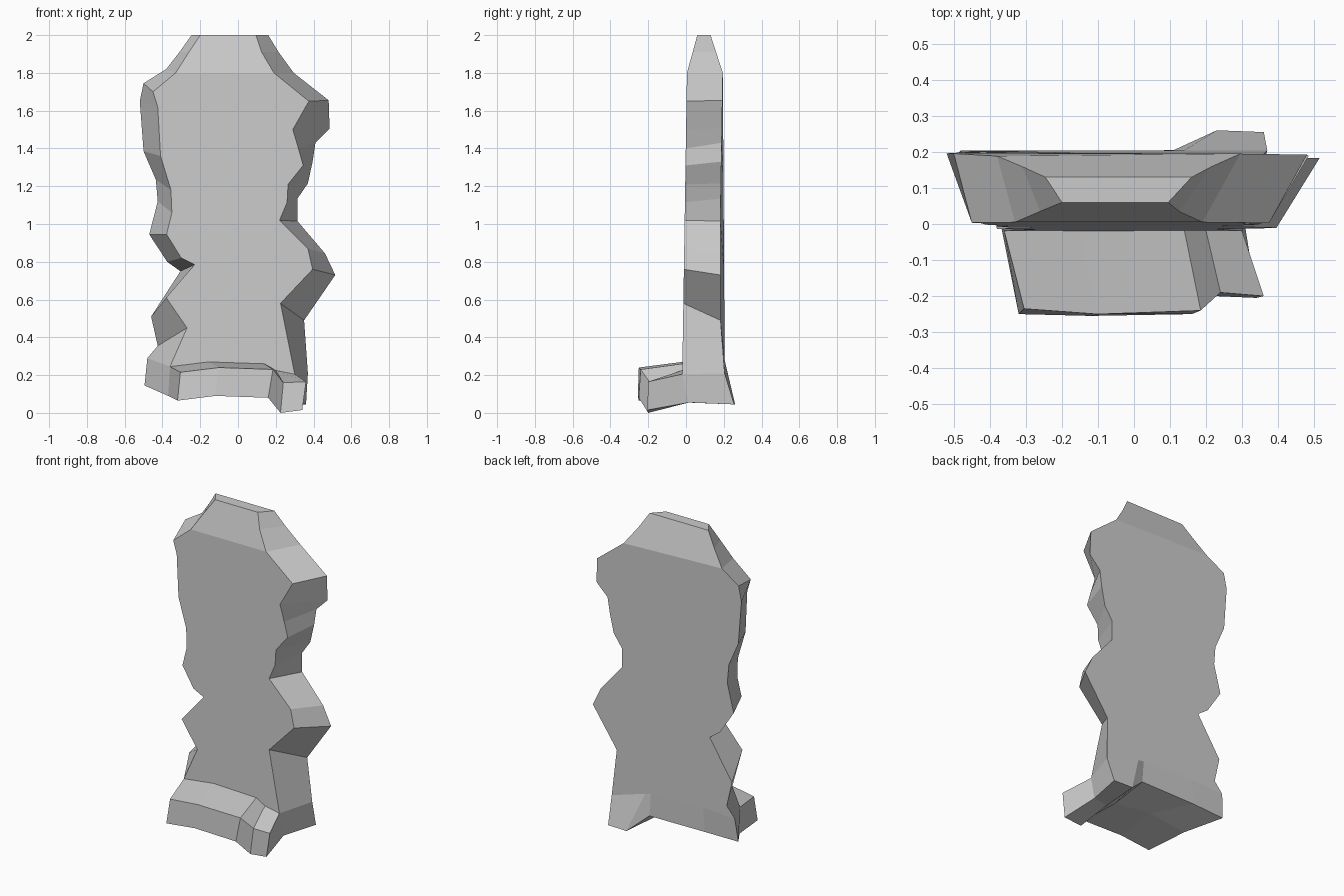
import bpy
import bmesh

default_cube = bpy.data.objects.get("Cube")
if default_cube:
    bpy.data.objects.remove(default_cube, do_unlink=True)


def interpolate(z, stops):
    """Depth of a slab face at height z, from (height, depth) stops."""
    for (z0, y0), (z1, y1) in zip(stops, stops[1:]):
        if z <= z1:
            return y0 + (y1 - y0) * (z - z0) / (z1 - z0)
    return stops[-1][1]


def front_point(x, z):
    return (x, interpolate(z, [(0.2, -0.02), (1.8, 0.005), (2.0, 0.06)]), z)


def back_point(x, z):
    """The back leans in a little along the middle of the left edge."""
    stops = [(0.2, 0.205), (1.8, 0.195), (2.0, 0.13)]
    if x > 0.3:
        stops[1:1] = [(0.49, 0.183), (1.1, 0.183)]
    return (x, interpolate(z, stops), z)


# Chipped outline of each side, top to bottom: (front x, z), (back x, z)
right_edge = [
    ((-0.20, 2.0), (-0.246, 2.0)),
    ((-0.26, 1.91), (-0.31, 1.91)),
    ((-0.33, 1.8), (-0.38, 1.82)),
    ((-0.45, 1.7), (-0.5, 1.745)),
    ((-0.425, 1.62), (-0.52, 1.65)),
    ((-0.41, 1.36), (-0.5, 1.385)),
    ((-0.355, 1.18), (-0.435, 1.235)),
    ((-0.35, 1.06), (-0.425, 1.12)),
    ((-0.378, 0.945), (-0.47, 0.945)),
    ((-0.3, 0.82), (-0.375, 0.8)),
    ((-0.23, 0.785), (-0.305, 0.75)),
    ((-0.38, 0.61), (-0.46, 0.51)),
    ((-0.27, 0.45), (-0.425, 0.355)),
]
left_edge = [
    ((0.095, 2.0), (0.16, 2.0)),
    ((0.125, 1.91), (0.215, 1.91)),
    ((0.19, 1.8), (0.295, 1.8)),
    ((0.375, 1.65), (0.48, 1.655)),
    ((0.29, 1.5), (0.485, 1.505)),
    ((0.32, 1.4), (0.41, 1.43)),
    ((0.345, 1.31), (0.395, 1.33)),
    ((0.265, 1.21), (0.37, 1.215)),
    ((0.26, 1.115), (0.315, 1.135)),
    ((0.22, 1.02), (0.315, 1.015)),
    ((0.37, 0.87), (0.46, 0.845)),
    ((0.395, 0.76), (0.515, 0.73)),
    ((0.225, 0.58), (0.35, 0.49)),
]

# Foot sections from the model's right to left; each runs from the front
# crease, over the toe and under the base, up to the back crease
foot_sections = [
    [front_point(-0.36, 0.245), (-0.305, -0.235, 0.215), (-0.32, -0.25, 0.065),
     (-0.37, 0, 0.09), (-0.495, 0.19, 0.145), back_point(-0.48, 0.29)],
    [front_point(-0.155, 0.27), (-0.1, -0.25, 0.24), (-0.12, -0.255, 0.09),
     (-0.12, 0, 0.12), (-0.27, 0.2, 0.15), back_point(-0.26, 0.3)],
    [front_point(0.14, 0.26), (0.185, -0.24, 0.23), (0.16, -0.25, 0.08),
     (0.14, 0, 0.09), (0.11, 0.205, 0.15), back_point(0.1, 0.29)],
    [front_point(0.2, 0.225), (0.24, -0.19, 0.16), (0.225, -0.2, 0.0),
     (0.2, 0, 0.055), (0.23, 0.26, 0.045), back_point(0.14, 0.28)],
    [front_point(0.3, 0.205), (0.36, -0.2, 0.165), (0.34, -0.205, 0.015),
     (0.305, 0.015, 0.055), (0.36, 0.255, 0.045), back_point(0.37, 0.21)],
]

bm = bmesh.new()


def loft(rows):
    """Join neighbouring rows of vertices with quads."""
    for a, b in zip(rows, rows[1:]):
        for i in range(len(a) - 1):
            bm.faces.new((a[i], a[i + 1], b[i + 1], b[i]))


def edge_rows(edge, foot_end):
    """Front and back vertices down one side, ending on the foot."""
    rows = [[bm.verts.new(front_point(*f)), bm.verts.new(back_point(*b))]
            for f, b in edge]
    return rows + [[foot_end[0], foot_end[-1]]]


# Foot with its front toe and back spur, each end split at the middle
foot = [[bm.verts.new(p) for p in section] for section in foot_sections]
loft(foot)
for end in (foot[0], foot[-1]):
    bm.faces.new(end[:4])
    bm.faces.new((end[0], *end[3:]))

# Chipped sides of the slab
right_rows = edge_rows(right_edge, foot[0])
left_rows = edge_rows(left_edge, foot[-1])
loft(right_rows)
loft(left_rows)

# Narrow top and the broad front and back faces
bm.faces.new(right_rows[0] + left_rows[0][::-1])
for side, crease in ((0, 0), (1, -1)):
    bm.faces.new((right_rows[0][side], right_rows[1][side],
                  left_rows[1][side], left_rows[0][side]))
    bm.faces.new((right_rows[1][side], right_rows[2][side],
                  left_rows[2][side], left_rows[1][side]))
    down = [row[side] for row in right_rows[2:-1]]
    across = [section[crease] for section in foot]
    up = [row[side] for row in reversed(left_rows[2:-1])]
    bm.faces.new(down + across + up)

bmesh.ops.recalc_face_normals(bm, faces=bm.faces)
mesh = bpy.data.meshes.new("stone_slab")
bm.to_mesh(mesh)
bm.free()

# Plain grey stone
stone = bpy.data.materials.new("grey_stone")
stone.use_nodes = True
grey = (0.6, 0.6, 0.6, 1.0)
stone.diffuse_color = grey
stone.node_tree.nodes["Principled BSDF"].inputs["Base Color"].default_value = grey
mesh.materials.append(stone)

slab = bpy.data.objects.new("stone_slab", mesh)
bpy.context.collection.objects.link(slab)
